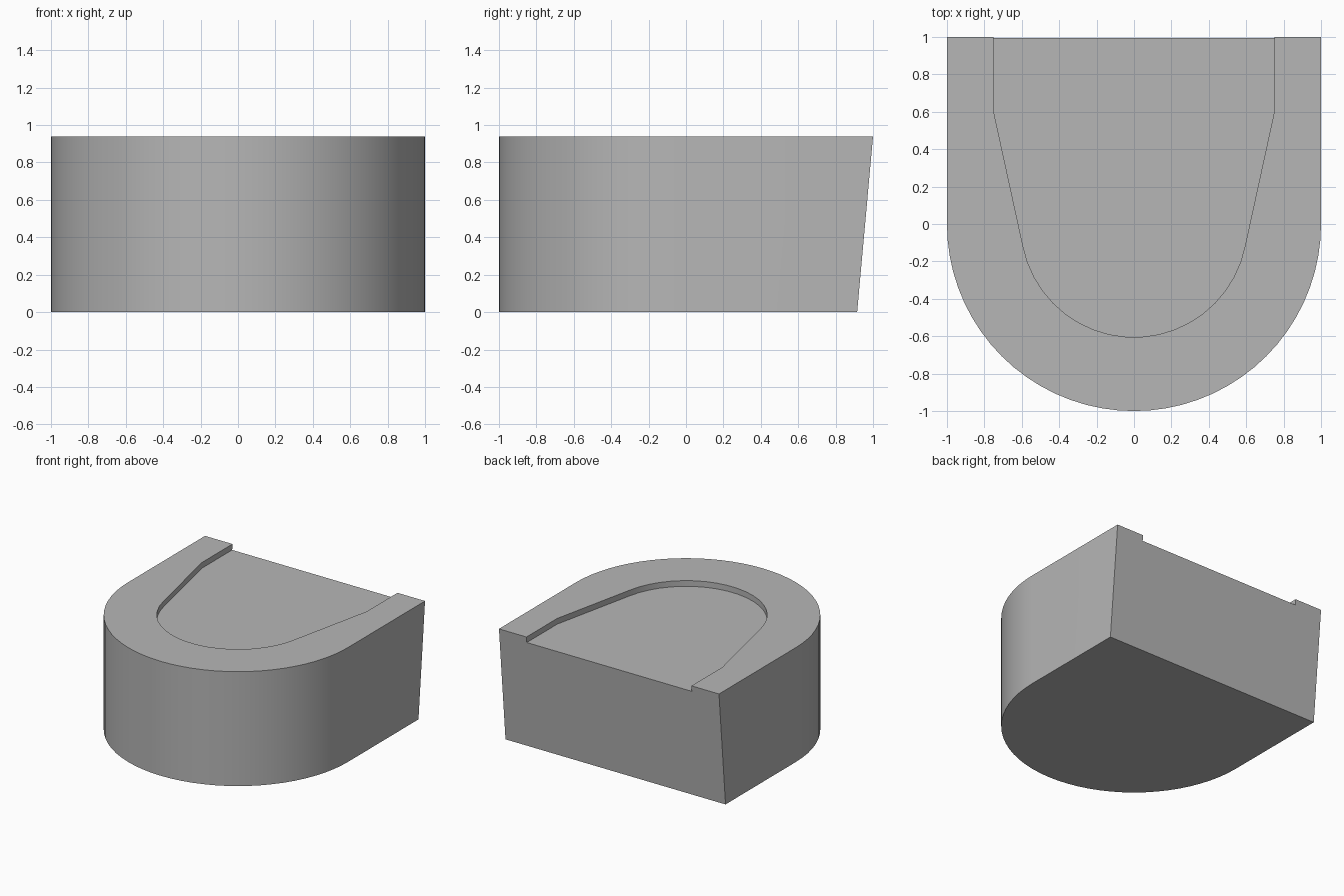
import bpy, bmesh
from math import cos, sin, pi, atan2

cube = bpy.data.objects.get("Cube")
if cube:
    bpy.data.objects.remove(cube, do_unlink=True)

HEIGHT = 0.94
BACK_BOTTOM = 0.915   # back edge at the base; it leans out to y = 1 at the top
RECESS = 0.047

grey = bpy.data.materials.new("plain grey")
grey.use_nodes = True
colour = (0.47, 0.47, 0.47, 1)
grey.diffuse_color = colour
grey.node_tree.nodes["Principled BSDF"].inputs["Base Color"].default_value = colour


def arc(radius, start, end, steps):
    """Points along an arc around the origin."""
    angles = [start + (end - start) * i / steps for i in range(steps + 1)]
    return [(radius * cos(a), radius * sin(a)) for a in angles]


def prism(name, outline, bottom, top):
    """Extrude a plan outline straight up."""
    bm = bmesh.new()
    face = bm.faces.new([bm.verts.new((x, y, bottom)) for x, y in outline])
    new = bmesh.ops.extrude_face_region(bm, geom=[face])["geom"]
    moved = [v for v in new if isinstance(v, bmesh.types.BMVert)]
    bmesh.ops.translate(bm, verts=moved, vec=(0, 0, top - bottom))
    bmesh.ops.recalc_face_normals(bm, faces=bm.faces)
    mesh = bpy.data.meshes.new(name)
    bm.to_mesh(mesh)
    bm.free()
    mesh.materials.append(grey)
    obj = bpy.data.objects.new(name, mesh)
    bpy.context.collection.objects.link(obj)
    return obj


# Block with a rounded front and a leaning back
block = prism("rounded_block", [(-1, 1)] + arc(1, -pi, 0, 36) + [(1, 1)], 0, HEIGHT)
for v in block.data.vertices:
    if v.co.y > 0.5 and v.co.z < 0.1:
        v.co.y = BACK_BOTTOM

# Shallow recess, flared toward its open back
lean = atan2(0.12, 0.593)
recess = [(-0.75, 1.2), (-0.75, 0.6)] + arc(0.605, lean - pi, -lean, 19)
recess += [(0.75, 0.6), (0.75, 1.2)]
cutter = prism("recess_cutter", recess, HEIGHT - RECESS, HEIGHT + 0.2)
cutter.hide_render = True

cut = block.modifiers.new("recess", "BOOLEAN")
cut.operation = "DIFFERENCE"
cut.solver = "EXACT"
cut.object = cutter
bpy.ops.object.select_all(action="DESELECT")
block.select_set(True)
bpy.context.view_layer.objects.active = block
bpy.ops.object.modifier_apply(modifier=cut.name)
bpy.data.objects.remove(cutter, do_unlink=True)
bpy.ops.object.shade_smooth_by_angle()
